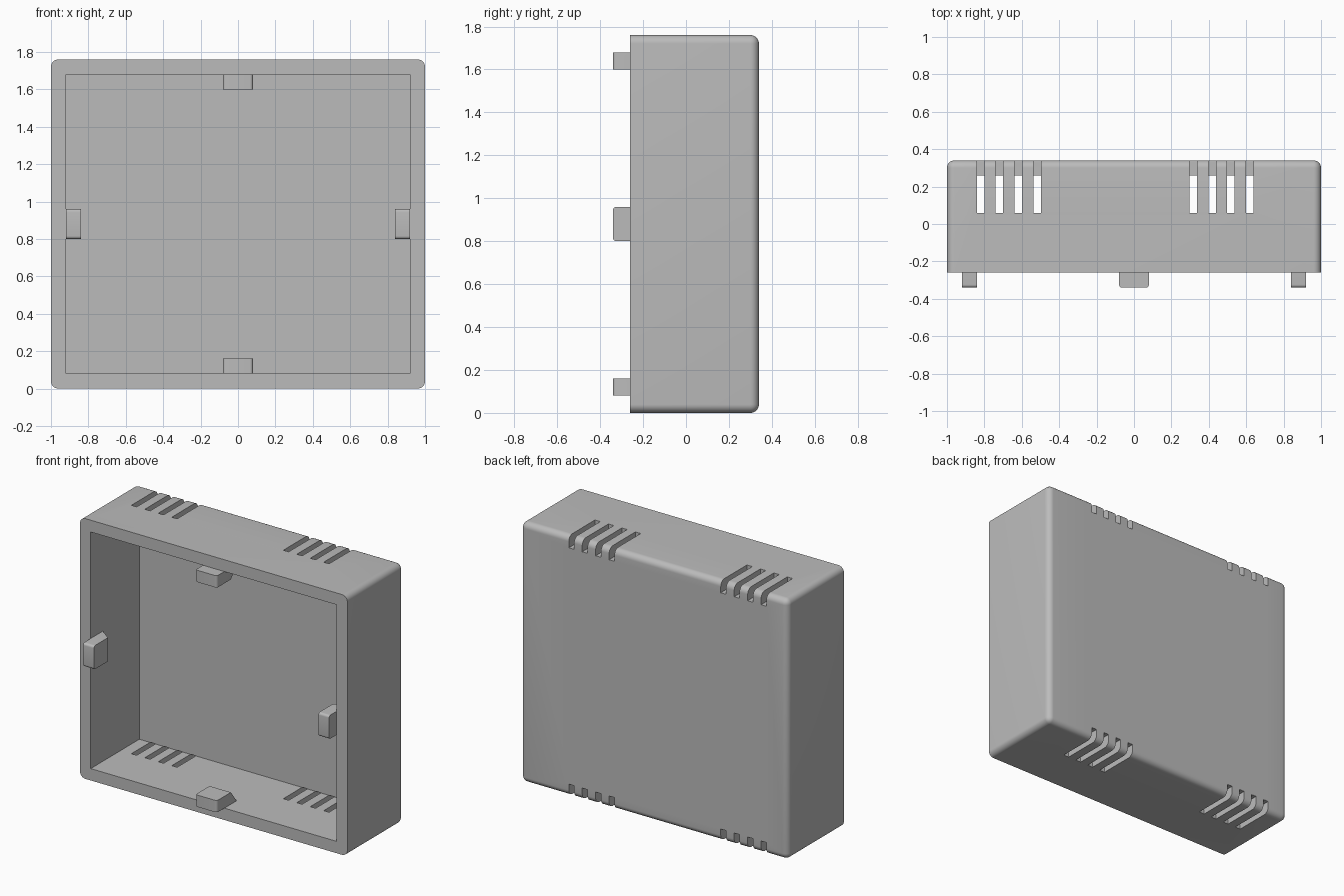
import bpy, bmesh
from mathutils import Matrix, Vector

W, H, FRONT, BACK, WALL = 1.0, 1.76, -0.26, 0.34, 0.08

cube = bpy.data.objects.get("Cube")
if cube:
    bpy.data.objects.remove(cube, do_unlink=True)

grey = bpy.data.materials.new("plain grey")
colour = (0.5, 0.5, 0.5, 1)
grey.diffuse_color = colour
grey.use_nodes = True
grey.node_tree.nodes["Principled BSDF"].inputs["Base Color"].default_value = colour


def add_box(bm, lo, hi):
    lo, hi = Vector(lo), Vector(hi)
    m = Matrix.Translation((lo + hi) / 2) @ Matrix.Diagonal((*(hi - lo), 1))
    return bmesh.ops.create_cube(bm, size=1, matrix=m)["verts"]


def make_object(name, bm):
    bmesh.ops.recalc_face_normals(bm, faces=bm.faces)
    mesh = bpy.data.meshes.new(name)
    bm.to_mesh(mesh)
    bm.free()
    obj = bpy.data.objects.new(name, mesh)
    bpy.context.collection.objects.link(obj)
    mesh.materials.append(grey)
    return obj


def select(obj):
    bpy.ops.object.select_all(action="DESELECT")
    obj.select_set(True)
    bpy.context.view_layer.objects.active = obj


def cut(obj, cutter):
    cutter.hide_render = True
    mod = obj.modifiers.new("cut", "BOOLEAN")
    mod.operation, mod.solver, mod.object = "DIFFERENCE", "EXACT", cutter
    select(obj)
    bpy.ops.object.modifier_apply(modifier=mod.name)
    bpy.data.objects.remove(cutter, do_unlink=True)


# Shell: rounded everywhere except around the open front
bm = bmesh.new()
add_box(bm, (-W, FRONT, 0), (W, BACK, H))
edges = [e for e in bm.edges if any(v.co.y > 0 for v in e.verts)]
bmesh.ops.bevel(bm, geom=edges, offset=0.04, segments=8, profile=0.5, affect="EDGES")
shell = make_object("shell", bm)

# Hollow interior
bm = bmesh.new()
add_box(bm, (-W + WALL, FRONT - 0.2, WALL), (W - WALL, BACK - WALL, H - WALL))
cut(shell, make_object("cavity_cutter", bm))

# Vent slots in the top and bottom, running out through the back edge
bm = bmesh.new()
depth = WALL + 0.001
for start in (-0.84, 0.297):
    for i in range(4):
        x = start + i * 0.1007
        add_box(bm, (x, 0.06, -0.1), (x + 0.04, BACK + 0.1, depth))
        add_box(bm, (x, 0.06, H - depth), (x + 0.04, BACK + 0.1, H + 0.1))
cut(shell, make_object("vent_cutter", bm))

# Locating tabs at the middle of each inner wall, with a sloped rear
for name, turn, reach in (("bottom_tab", 0, H / 2), ("left_tab", -90, W),
                          ("top_tab", 180, H / 2), ("right_tab", 90, W)):
    bm = bmesh.new()
    base = WALL - reach
    verts = add_box(bm, (-0.08, -0.34, base), (0.08, -0.13, base + 0.08))
    for v in verts:
        if v.co.y > -0.2 and v.co.z > base + 0.04:
            v.co.y = -0.19
    front_edges = [e for e in bm.edges
                   if all(v.co.y < -0.3 for v in e.verts)
                   and abs(e.verts[0].co.x - e.verts[1].co.x) < 0.01]
    bmesh.ops.bevel(bm, geom=front_edges, offset=0.016, segments=5,
                    profile=0.5, affect="EDGES")
    rot = Matrix.Rotation(turn * 3.14159265 / 180, 4, "Y")
    bm.transform(Matrix.Translation((0, 0, H / 2)) @ rot)
    tab = make_object(name, bm)
    select(tab)
    bpy.ops.object.shade_smooth_by_angle(angle=0.5)

select(shell)
bpy.ops.object.shade_smooth_by_angle(angle=0.5)
